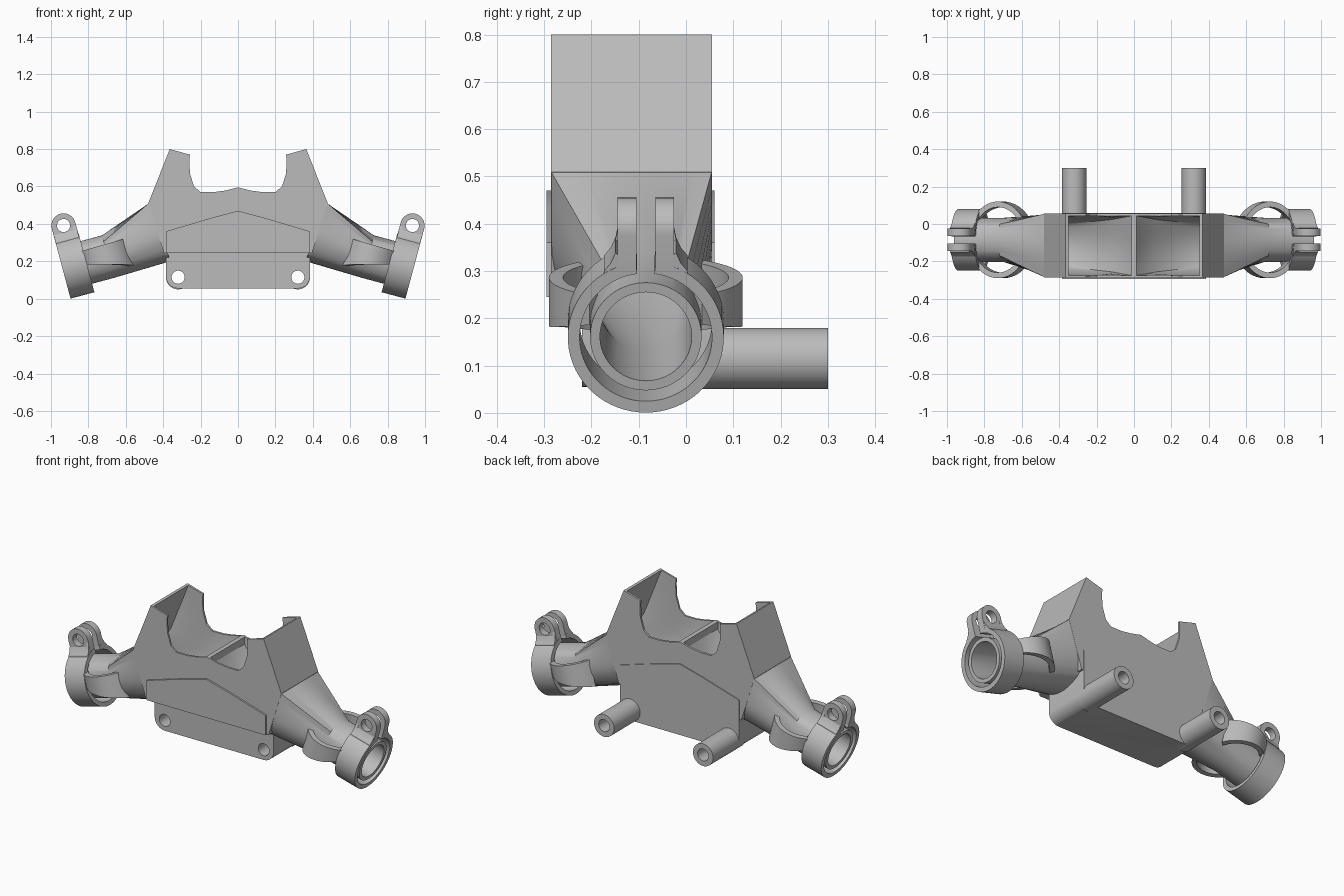
import bpy, bmesh
from math import sin, cos, pi, radians
from mathutils import Vector

cube = bpy.data.objects.get("Cube")
if cube:
    bpy.data.objects.remove(cube, do_unlink=True)

GREY = (0.5, 0.5, 0.5, 1)
mat = bpy.data.materials.new("plain grey")
mat.use_nodes = True
mat.diffuse_color = GREY
mat.node_tree.nodes["Principled BSDF"].inputs["Base Color"].default_value = GREY

# Tilted pipe frame: outer end, outward axis, upward normal
TILT = radians(15)
END = Vector((0.938, -0.085, 0.16))
AXIS = Vector((cos(TILT), 0, -sin(TILT)))
UP = Vector((sin(TILT), 0, cos(TILT)))
Y = Vector((0, 1, 0))


def solid(name, rings, side=1):
    """Closed solid skinned through rings of equal point count."""
    bm = bmesh.new()
    loops = [[bm.verts.new((p[0] * side, p[1], p[2])) for p in r] for r in rings]
    for a, b in zip(loops, loops[1:]):
        for i in range(len(a)):
            j = (i + 1) % len(a)
            bm.faces.new((a[i], a[j], b[j], b[i]))
    bm.faces.new(loops[0])
    bm.faces.new(loops[-1][::-1])
    bmesh.ops.recalc_face_normals(bm, faces=bm.faces)
    me = bpy.data.meshes.new(name)
    bm.to_mesh(me)
    bm.free()
    me.materials.append(mat)
    ob = bpy.data.objects.new(name, me)
    bpy.context.collection.objects.link(ob)
    return ob


def combine(target, other, op):
    bpy.context.view_layer.objects.active = target
    mod = target.modifiers.new("cut", 'BOOLEAN')
    mod.operation, mod.object, mod.solver = op, other, 'EXACT'
    bpy.ops.object.modifier_apply(modifier=mod.name)
    bpy.data.objects.remove(other, do_unlink=True)


def local(x, y, z):
    return END + AXIS * x + Y * y + UP * z


def prism(name, profile, y0, y1, side=1):
    return solid(name, [[(x, y, z) for x, z in profile] for y in (y0, y1)], side)


def circle(cx, cz, r, n=40):
    return [(cx + r * cos(2 * pi * i / n), cz + r * sin(2 * pi * i / n)) for i in range(n)]


def section(lo, hi, yc, hw, top=0, bottom=0, n=48):
    """Ring between two x-z points; roundness 0 is square, 1 is round."""
    lo, hi = Vector((lo[0], 0, lo[1])), Vector((hi[0], 0, hi[1]))
    ring = []
    for i in range(n):
        c, s = cos(2 * pi * i / n), sin(2 * pi * i / n)
        r = top if s > 0 else bottom
        f = r + (1 - r) / max(abs(c), abs(s))
        ring.append((lo + hi) / 2 + (hi - lo) / 2 * s * f + Y * (yc + hw * c * f))
    return ring


def pipe_ring(x, r):
    c = local(x, 0, 0)
    lo, hi = c - UP * r, c + UP * r
    return section((lo.x, lo.z), (hi.x, hi.z), END.y, r, 1, 1)


def mirrored(half):
    return half + [(-x, z) for x, z in reversed(half) if x > 0]


# Central housing with scalloped top edge
body = prism("manifold_body", mirrored([
    (0, 0.595), (0.07, 0.578), (0.13, 0.57), (0.2, 0.57), (0.235, 0.6),
    (0.257, 0.67), (0.26, 0.74), (0.257, 0.77), (0.365, 0.8),
    (0.48, 0.51), (0.396, 0.245)]), -0.285, 0.055)

# Overhanging front panel and recessed mounting block with rounded corners
combine(body, prism("front_panel", mirrored(
    [(0, 0.47), (0.15, 0.43), (0.385, 0.36), (0.385, 0.245)]), -0.295, -0.2), 'UNION')
corner = [(0.32 + 0.065 * cos(a), 0.12 - 0.065 * sin(a))
          for a in [i * pi / 16 for i in range(9)]]
combine(body, prism("mounting_block", mirrored(
    [(0, 0.47), (0.15, 0.43), (0.385, 0.36)] + corner), -0.22, 0.06), 'UNION')

# Runners blending into the round pipes, and rear bosses
for s in (1, -1):
    combine(body, solid("runner", [
        section((0.36, 0.197), (0.46, 0.508), -0.115, 0.169, 0, 0.8),
        section((0.38, 0.195), (0.48, 0.508), -0.115, 0.169, 0, 0.8),
        pipe_ring(-0.25, 0.118), pipe_ring(-0.006, 0.118)], s), 'UNION')
    combine(body, prism("boss", circle(0.32, 0.115, 0.065), 0, 0.3, s), 'UNION')

# Hollow passages and bolt holes
for s in (1, -1):
    combine(body, solid("passage", [
        section((0.013, 0.9), (0.31, 0.9), -0.116, 0.159),
        section((0.013, 0.55), (0.35, 0.8), -0.116, 0.159),
        section((0.1, 0.4), (0.463, 0.515), -0.116, 0.158, 0, 0.4),
        section((0.33, 0.245), (0.485, 0.483), -0.115, 0.15, 0.1, 0.8),
        pipe_ring(-0.25, 0.097), pipe_ring(0.05, 0.097)], s), 'DIFFERENCE')
    combine(body, prism("bolt_hole", circle(0.32, 0.115, 0.035), -0.4, 0.4, s), 'DIFFERENCE')

parts = [body]
LUG_X, LUG_Z = -0.065, 0.222
head = [(LUG_X + 0.065 * cos(a), LUG_Z + 0.065 * sin(a))
        for a in [i * pi / 16 for i in range(17)]]
lug_side = head + [(-0.13, 0.144), (0, 0.144)]
foot_end = [(0.03, 0.144), (0.09, 0.125), (0.088, 0.145), (0.074, 0.162),
            (0.064, 0.185), (0.059, 0.21), (0.03, 0.21)]

for s, label in ((1, "left"), (-1, "right")):
    # Split clamp ring, open at the top between the lugs
    rings = []
    for i in range(65):
        a = 0.13 + i / 64 * (2 * pi - 0.26)
        rings.append([local(x, r * sin(a), r * cos(a)) for x, r in
                      ((-0.132, 0.14), (-0.132, 0.165), (0, 0.165), (0, 0.14))])
    parts.append(solid(label + "_clamp", rings, s))

    for d, place in ((-1, "front"), (1, "back")):
        # Pierced clamp lug with a flared foot
        lug = solid(f"{label}_{place}_lug", [[local(x, d * y, z) for x, z in lug_side]
                                             for y in (0.02, 0.06)], s)
        combine(lug, solid("lug_hole", [[local(x, d * y, z) for x, z in
                                         circle(LUG_X, LUG_Z, 0.035)]
                                        for y in (0, 0.1)], s), 'DIFFERENCE')
        foot = solid(f"{label}_{place}_lug_foot", [[local(x, d * y, z) for y, z in foot_end]
                                                   for x in (-0.129, -0.112)], s)
        outer_foot = solid(f"{label}_{place}_lug_outer_foot",
                           [[local(x, d * y, min(z, 0.185)) for y, z in foot_end[:5]]
                            for x in (-0.112, -0.001)], s)
        parts += [lug, foot, outer_foot]

        # Bowed arm joining the clamp to the pipe, narrower at the clamp
        rings = []
        for i in range(21):
            t = i / 20
            a = 0.62 + t * (pi - 1.24)
            low, high = -0.08 * t, 0.065 + 0.005 * t
            rings.append([local(-0.236 + rx * cos(a), d * ry * sin(a), z)
                          for rx, ry, z in ((0.165, 0.205, low), (0.165, 0.205, high),
                                            (0.14, 0.175, high), (0.14, 0.175, low))])
        parts.append(solid(f"{label}_{place}_arm", rings, s))

# Smooth the curved surfaces, keep hard edges
bpy.ops.object.select_all(action='DESELECT')
for ob in parts:
    ob.select_set(True)
bpy.context.view_layer.objects.active = body
bpy.ops.object.shade_smooth_by_angle(angle=radians(30))
